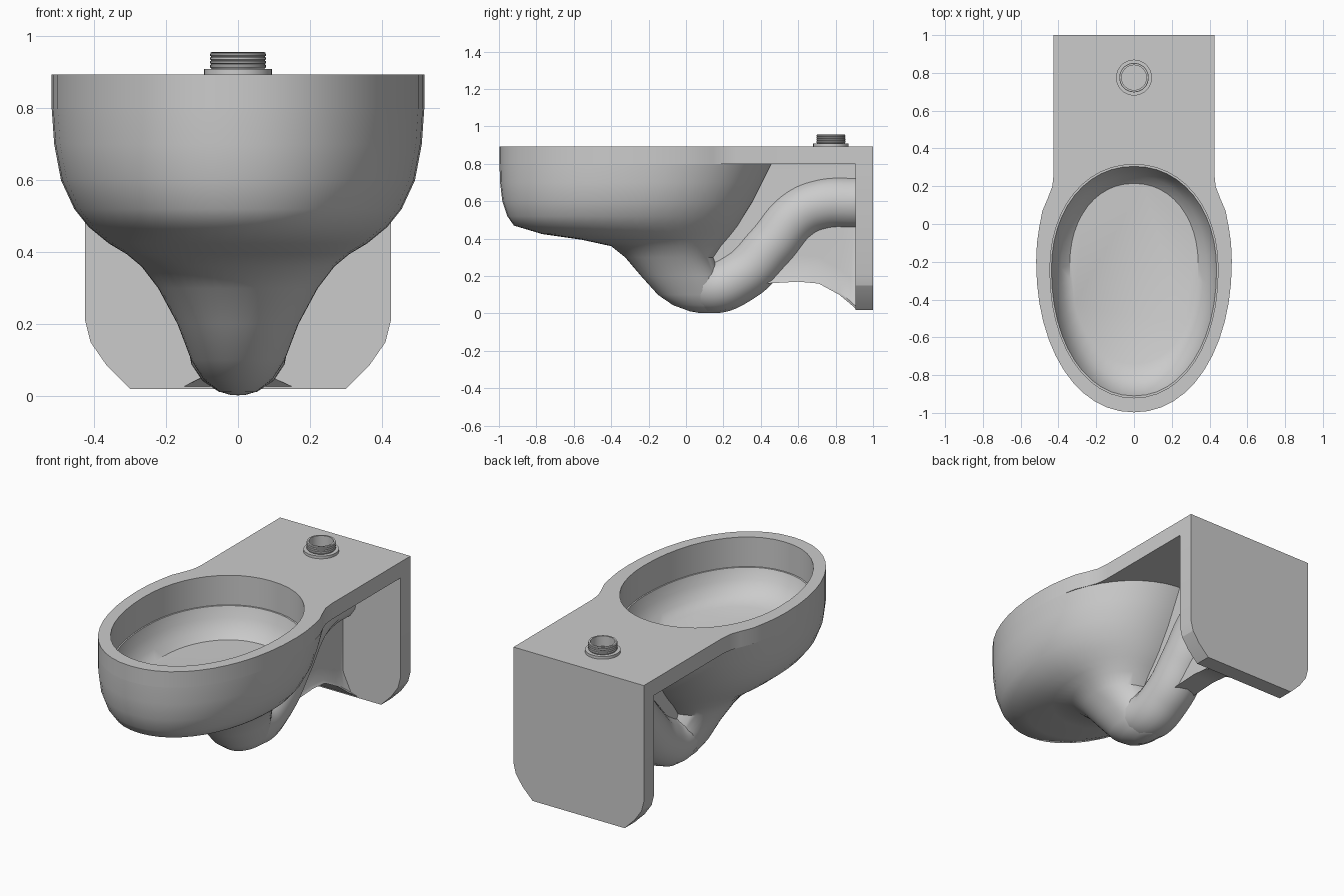
import bpy, bmesh
from math import sin, cos, pi, radians, copysign

if "Cube" in bpy.data.objects:
    bpy.data.objects.remove(bpy.data.objects["Cube"])

# One ceramic grey for everything
ceramic = bpy.data.materials.new("ceramic_grey")
ceramic.use_nodes = True
GREY = (0.6, 0.6, 0.6, 1)
ceramic.diffuse_color = GREY
ceramic.node_tree.nodes["Principled BSDF"].inputs["Base Color"].default_value = GREY

SIDES = 48


def finish(obj, angle=35):
    """Apply the material and smooth shading with sharp edges kept."""
    obj.data.materials.clear()
    obj.data.materials.append(ceramic)
    bpy.ops.object.select_all(action="DESELECT")
    obj.select_set(True)
    bpy.context.view_layer.objects.active = obj
    bpy.ops.object.shade_smooth_by_angle(angle=radians(angle))
    return obj


def make(name, bm, angle=35):
    bmesh.ops.recalc_face_normals(bm, faces=bm.faces[:])
    mesh = bpy.data.meshes.new(name)
    bm.to_mesh(mesh)
    bm.free()
    obj = bpy.data.objects.new(name, mesh)
    bpy.context.collection.objects.link(obj)
    return finish(obj, angle)


def loft(name, rings, angle=35):
    """Skin a list of equal closed rings and cap both ends."""
    bm = bmesh.new()
    loops = [[bm.verts.new(p) for p in ring] for ring in rings]
    for a, b in zip(loops, loops[1:]):
        for i in range(len(a)):
            j = (i + 1) % len(a)
            bm.faces.new((a[i], a[j], b[j], b[i]))
    bm.faces.new(loops[0])
    bm.faces.new(loops[-1])
    return make(name, bm, angle)


def fuller(value):
    """Push an ellipse coordinate slightly towards a rounded box."""
    return copysign(abs(value) ** 0.95, value)


def egg(z, front, back, half):
    """Egg outline, starting at the back, widest a little behind the middle."""
    yc = front + 0.55 * (back - front)
    points = []
    for i in range(SIDES):
        t = pi / 2 + 2 * pi * i / SIDES
        reach = back - yc if sin(t) > 0 else yc - front
        points.append((half * fuller(cos(t)), yc + reach * fuller(sin(t)), z))
    return points


# Bowl: sump and belly outside, then ledge and basin inside
outside = [
    (0.003, 0.07, 0.17, 0.02), (0.012, 0.02, 0.19, 0.05), (0.045, -0.07, 0.21, 0.095),
    (0.1, -0.15, 0.22, 0.13), (0.2, -0.24, 0.19, 0.168), (0.3, -0.325, 0.15, 0.222),
    (0.36, -0.4, 0.19, 0.268), (0.395, -0.56, 0.22, 0.31), (0.425, -0.77, 0.245, 0.36),
    (0.47, -0.92, 0.28, 0.415), (0.52, -0.955, 0.31, 0.455), (0.6, -0.982, 0.36, 0.492),
    (0.7, -0.994, 0.41, 0.511), (0.8, -0.997, 0.46, 0.518),
]
HOLE = (-0.92, 0.315, 0.445)
inside = [
    (0.8, *HOLE), (0.72, *HOLE), (0.72, -0.91, 0.305, 0.437), (0.66, -0.885, 0.285, 0.42),
    (0.6, -0.83, 0.255, 0.385), (0.56, -0.74, 0.215, 0.34),
]
loft("bowl", [egg(*r) for r in outside + inside], 40)

# Rim and deck: one plate with the bowl opening in it
side = [(0.485, 0.07), (0.455, 0.14), (0.432, 0.2), (0.425, 0.27), (0.425, 1.0)]
outline = [(x, y) for x, y, z in egg(0, *outside[-1][1:]) if y < 0.02]
outline += side + [(-x, y) for x, y in reversed(side)]
bm = bmesh.new()
for loop in (outline, [p[:2] for p in egg(0, *HOLE)]):
    verts = [bm.verts.new((x, y, 0.8)) for x, y in loop]
    for a, b in zip(verts, verts[1:] + verts[:1]):
        bm.edges.new((a, b))
bmesh.ops.triangle_fill(bm, edges=bm.edges[:], use_beauty=True, normal=(0, 0, 1))
result = bmesh.ops.extrude_face_region(bm, geom=bm.faces[:])
top = [v for v in result["geom"] if isinstance(v, bmesh.types.BMVert)]
bmesh.ops.translate(bm, verts=top, vec=(0, 0, 0.094))
make("rim_and_deck", bm)

# Wall panel with rounded lower corners
half = [(0.3, 0.02), (0.365, 0.085), (0.41, 0.15), (0.425, 0.21), (0.425, 0.8)]
panel = half + [(-x, z) for x, z in reversed(half)]
loft("wall_panel", [[(x, y, z) for x, z in panel] for y in (0.905, 1.0)], 20)

# Trap pipe rising from inside the sump to the wall panel
curve = bpy.data.curves.new("trap_pipe", "CURVE")
curve.dimensions = "3D"
curve.bevel_depth = 0.14
curve.bevel_resolution = 6
curve.use_fill_caps = True
path = [(-0.02, 0.25), (0.12, 0.144), (0.29, 0.2), (0.45, 0.36),
        (0.6, 0.53), (0.73, 0.585), (0.92, 0.593)]
spline = curve.splines.new("BEZIER")
spline.bezier_points.add(len(path) - 1)
for point, (y, z) in zip(spline.bezier_points, path):
    point.co = (0, y, z)
    point.handle_left_type = point.handle_right_type = "AUTO"
pipe = bpy.data.objects.new("trap_pipe", curve)
bpy.context.collection.objects.link(pipe)
bpy.ops.object.select_all(action="DESELECT")
bpy.context.view_layer.objects.active = pipe
pipe.select_set(True)
bpy.ops.object.convert(target="MESH")
finish(bpy.context.view_layer.objects.active, 50)

# Web between bowl, deck and panel, with a thin flare at the foot
web = []
for y, low, foot, high in [(0.1, 0.16, 0.05, 0.33), (0.27, 0.17, 0.05, 0.49),
                           (0.42, 0.16, 0.07, 0.81), (0.6, 0.17, 0.07, 0.81),
                           (0.71, 0.16, 0.07, 0.81), (0.82, 0.1, 0.08, 0.81),
                           (0.88, 0.05, 0.1, 0.81), (0.91, 0.022, 0.16, 0.81)]:
    right = [(foot, low), (0.55 * foot + 0.02, low + 0.015), (0.05, low + 0.14), (0.05, high)]
    web.append([(x, y, z) for x, z in right + [(-x, z) for x, z in reversed(right)]])
loft("support_web", web, 45)

# Threaded inlet on a flange
profile = [(0.095, 0.885), (0.095, 0.91), (0.074, 0.91)]
for i in range(4):
    z = 0.915 + i * 0.0105
    profile += [(0.078, z), (0.078, z + 0.005), (0.074, z + 0.008)]
profile += [(0.076, 0.956), (0.066, 0.956), (0.066, 0.896)]
loft("water_inlet", [[(r * cos(2 * pi * i / 32), 0.775 + r * sin(2 * pi * i / 32), z)
                      for i in range(32)] for r, z in profile], 30)
